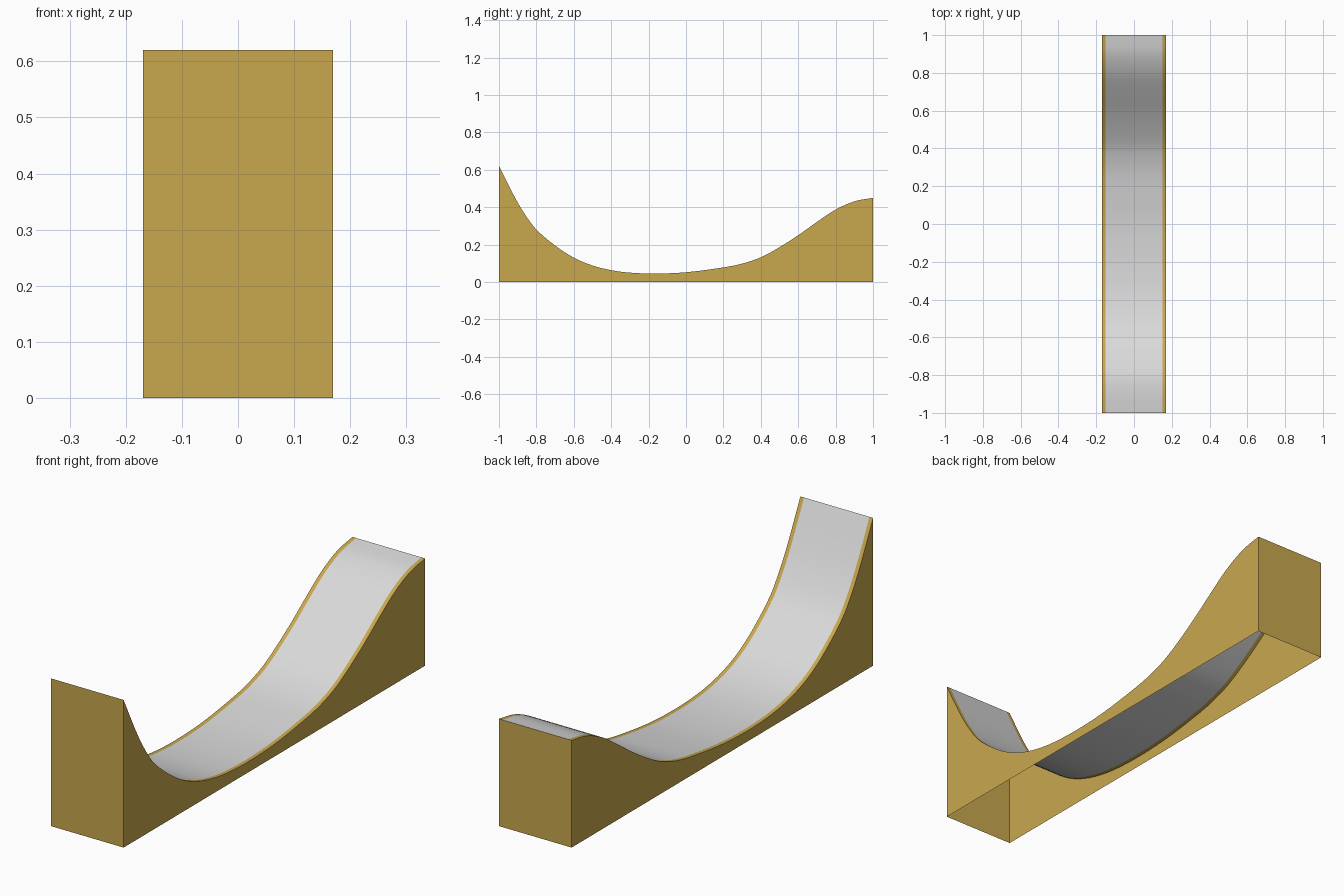
import bpy, bmesh

if "Cube" in bpy.data.objects:
    bpy.data.objects.remove(bpy.data.objects["Cube"])

W, G = 0.169, 0.152   # half width, half width of the grey riding surface
PROFILE = [(-1, .62), (-.95, .52), (-.9, .425), (-.85, .345), (-.8, .28), (-.7, .195), (-.6, .13),
           (-.5, .088), (-.4, .063), (-.3, .05), (-.17, .045), (0, .052), (.2, .078),
           (.3, .098), (.4, .132), (.5, .186), (.6, .25), (.7, .321), (.8, .387),
           (.9, .431), (1, .45)]


def height(y):
    """Smooth cubic through the profile points."""
    n = len(PROFILE)
    i = max(k for k in range(n - 1) if PROFILE[k][0] <= y + 1e-9)

    def slope(k):
        a, b = PROFILE[max(k - 1, 0)], PROFILE[min(k + 1, n - 1)]
        return (b[1] - a[1]) / (b[0] - a[0])
    (y0, z0), (y1, z1) = PROFILE[i], PROFILE[i + 1]
    h = y1 - y0
    t = (y - y0) / h
    return ((2*t**3 - 3*t*t + 1) * z0 + (t**3 - 2*t*t + t) * h * slope(i)
            + (3*t*t - 2*t**3) * z1 + (t**3 - t*t) * h * slope(i + 1))


def material(name, color):
    m = bpy.data.materials.new(name)
    m.diffuse_color = (*color, 1)
    m.use_nodes = True
    m.node_tree.nodes["Principled BSDF"].inputs["Base Color"].default_value = m.diffuse_color
    return m


gold = material("gold", (0.58, 0.39, 0.076))
grey = material("light grey", (0.70, 0.70, 0.70))
N = 80
ys = [-1 + 2 * i / N for i in range(N + 1)]


def make(name, mat, build):
    bm = bmesh.new()
    build(bm)
    bmesh.ops.remove_doubles(bm, verts=bm.verts, dist=1e-5)
    me = bpy.data.meshes.new(name)
    bm.to_mesh(me)
    bm.free()
    me.materials.append(mat)
    ob = bpy.data.objects.new(name, me)
    bpy.context.collection.objects.link(ob)
    bpy.context.view_layer.objects.active = ob
    ob.select_set(True)
    bpy.ops.object.shade_smooth_by_angle(angle=0.6)
    ob.select_set(False)


def quad(bm, *pts):
    bm.faces.new([bm.verts.new(p) for p in pts])


def strip(bm, x0, x1):
    for a, b in zip(ys, ys[1:]):
        quad(bm, (x0, a, height(a)), (x1, a, height(a)), (x1, b, height(b)), (x0, b, height(b)))


# Open-bottomed gold body: two side walls, two end walls, two rim strips
def body(bm):
    for a, b in zip(ys, ys[1:]):
        quad(bm, (W, a, 0), (W, b, 0), (W, b, height(b)), (W, a, height(a)))
        quad(bm, (-W, b, 0), (-W, a, 0), (-W, a, height(a)), (-W, b, height(b)))
    for y, s in ((-1, 1), (1, -1)):
        quad(bm, (-W*s, y, 0), (W*s, y, 0), (W*s, y, height(y)), (-W*s, y, height(y)))
    strip(bm, -W, -G)
    strip(bm, G, W)


make("ramp_body", gold, body)

# Grey riding surface
make("ramp_surface", grey, lambda bm: strip(bm, -G, G))
